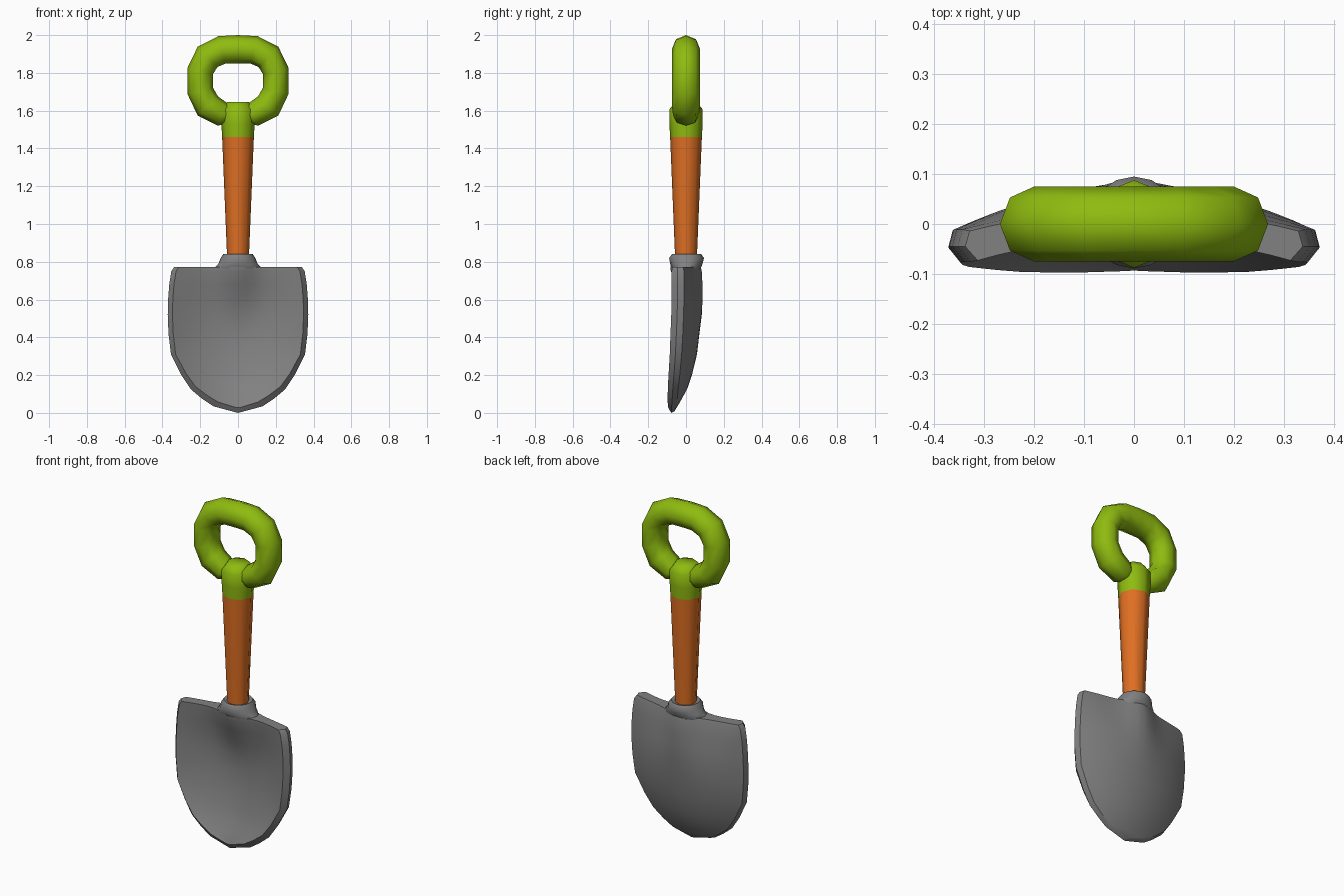
import bpy, bmesh, math
from mathutils import Vector

if "Cube" in bpy.data.objects:
    bpy.data.objects.remove(bpy.data.objects["Cube"])


def material(name, rgb):
    m = bpy.data.materials.new(name)
    m.diffuse_color = (*rgb, 1)
    m.use_nodes = True
    m.node_tree.nodes["Principled BSDF"].inputs["Base Color"].default_value = m.diffuse_color
    return m


GREY = material("steel grey", (0.22, 0.22, 0.22))
ORANGE = material("orange shaft", (0.74, 0.16, 0.017))
GREEN = material("lime green grip", (0.275, 0.50, 0.005))


def loft(name, rings, mat, angle):
    """Skin a list of equal-length closed rings and cap both ends."""
    bm = bmesh.new()
    rows = [[bm.verts.new(p) for p in ring] for ring in rings]
    n = len(rows[0])
    for a, b in zip(rows, rows[1:]):
        for i in range(n):
            j = (i + 1) % n
            bm.faces.new((a[i], a[j], b[j], b[i]))
    bm.faces.new(rows[0])
    bm.faces.new(rows[-1])
    bmesh.ops.remove_doubles(bm, verts=bm.verts, dist=0.0005)
    bmesh.ops.recalc_face_normals(bm, faces=bm.faces)
    me = bpy.data.meshes.new(name)
    bm.to_mesh(me)
    bm.free()
    ob = bpy.data.objects.new(name, me)
    bpy.context.collection.objects.link(ob)
    me.materials.append(mat)
    bpy.ops.object.select_all(action='DESELECT')
    ob.select_set(True)
    bpy.context.view_layer.objects.active = ob
    bpy.ops.object.shade_smooth_by_angle(angle=math.radians(angle))
    return ob


def ellipse(z, cy, rx, ry, n):
    return [(rx * math.sin(2 * math.pi * i / n),
             cy + ry * math.cos(2 * math.pi * i / n), z) for i in range(n)]


# Blade: rows of (z, half width, edge y, centre y, half thickness)
ROWS = [(0.003, 0.012, -0.078, -0.077, 0.016),
        (0.035, 0.13, -0.076, -0.062, 0.021),
        (0.075, 0.19, -0.073, -0.043, 0.024),
        (0.125, 0.25, -0.070, -0.019, 0.026),
        (0.20, 0.30, -0.064, 0.004, 0.028),
        (0.31, 0.355, -0.056, 0.028, 0.030),
        (0.42, 0.368, -0.051, 0.040, 0.031),
        (0.52, 0.372, -0.047, 0.044, 0.031),
        (0.60, 0.370, -0.045, 0.034, 0.031),
        (0.68, 0.364, -0.045, 0.020, 0.031),
        (0.75, 0.353, -0.045, 0.004, 0.031),
        (0.772, 0.338, -0.045, 0.000, 0.028)]
STEPS = 16


def blade_ring(z, w, ye, yc, t):
    low = max(0, 1 - z / 0.3)
    s = max(0, min(1, (z - 0.47) / 0.29))
    wf, wb = w - min(0.025, w * 0.3), w - min(0.009, w * 0.3)
    front, back = [], []
    for i in range(STEPS + 1):
        u = -1 + 2 * i / STEPS
        ridge = s * math.exp(-(wf * u / 0.095) ** 2)   # socket run-out
        y = yc + (ye - yc) * u * u
        front.append((wf * u, y - t - 0.055 * ridge, z + 0.025 * low))
        back.append((wb * u, y + t + 0.003 * u * u + 0.05 * ridge,
                     z + 0.007 * low))
    return front + [(w, ye, z)] + back[::-1] + [(-w, ye, z)]


tip = [(0, -0.078, 0)] * (2 * STEPS + 4)
loft("blade", [tip] + [blade_ring(*r) for r in ROWS], GREY, 35)

# Socket flaring from the shaft into the blade
SOCKET = [(0.83, 0.003, 0.05, 0.05), (0.84, 0.003, 0.078, 0.078),
          (0.82, 0.003, 0.092, 0.092), (0.79, 0.002, 0.103, 0.086),
          (0.768, 0.000, 0.125, 0.079), (0.72, 0.005, 0.09, 0.045)]
loft("socket", [ellipse(*s, 16) for s in SOCKET], GREY, 60)

# Tapered shaft
loft("shaft", [ellipse(0.78, 0, 0.056, 0.056, 8),
               ellipse(1.46, 0, 0.084, 0.084, 8)], ORANGE, 50)

# Collar at the top of the shaft
COLLAR = [(1.46, 0.084), (1.53, 0.088), (1.607, 0.088), (1.645, 0.058)]
loft("handle_collar", [ellipse(z, 0, r, r, 8) for z, r in COLLAR], GREEN, 60)

# Ring handle: an eight-sided tube along a mirrored path of (x, z, radius)
HALF = [(0.035, 1.568, 0.035), (0.08, 1.579, 0.064), (0.16, 1.625, 0.074),
        (0.2, 1.705, 0.070), (0.2, 1.81, 0.070), (0.161, 1.885, 0.075),
        (0.085, 1.922, 0.075)]
path = HALF + [(0, 1.925, 0.075)] + [(-x, z, r) for x, z, r in reversed(HALF)]
rings = []
for k, (x, z, r) in enumerate(path):
    a = Vector(path[max(k - 1, 0)][:2])
    b = Vector(path[min(k + 1, len(path) - 1)][:2])
    d = (b - a).normalized()
    ry = min(0.075, r * 1.08)
    rings.append([(x + r * math.cos(q) * d.y, ry * math.sin(q),
                   z - r * math.cos(q) * d.x)
                  for q in (math.pi * i / 4 for i in range(8))])
loft("ring_handle", rings, GREEN, 50)
